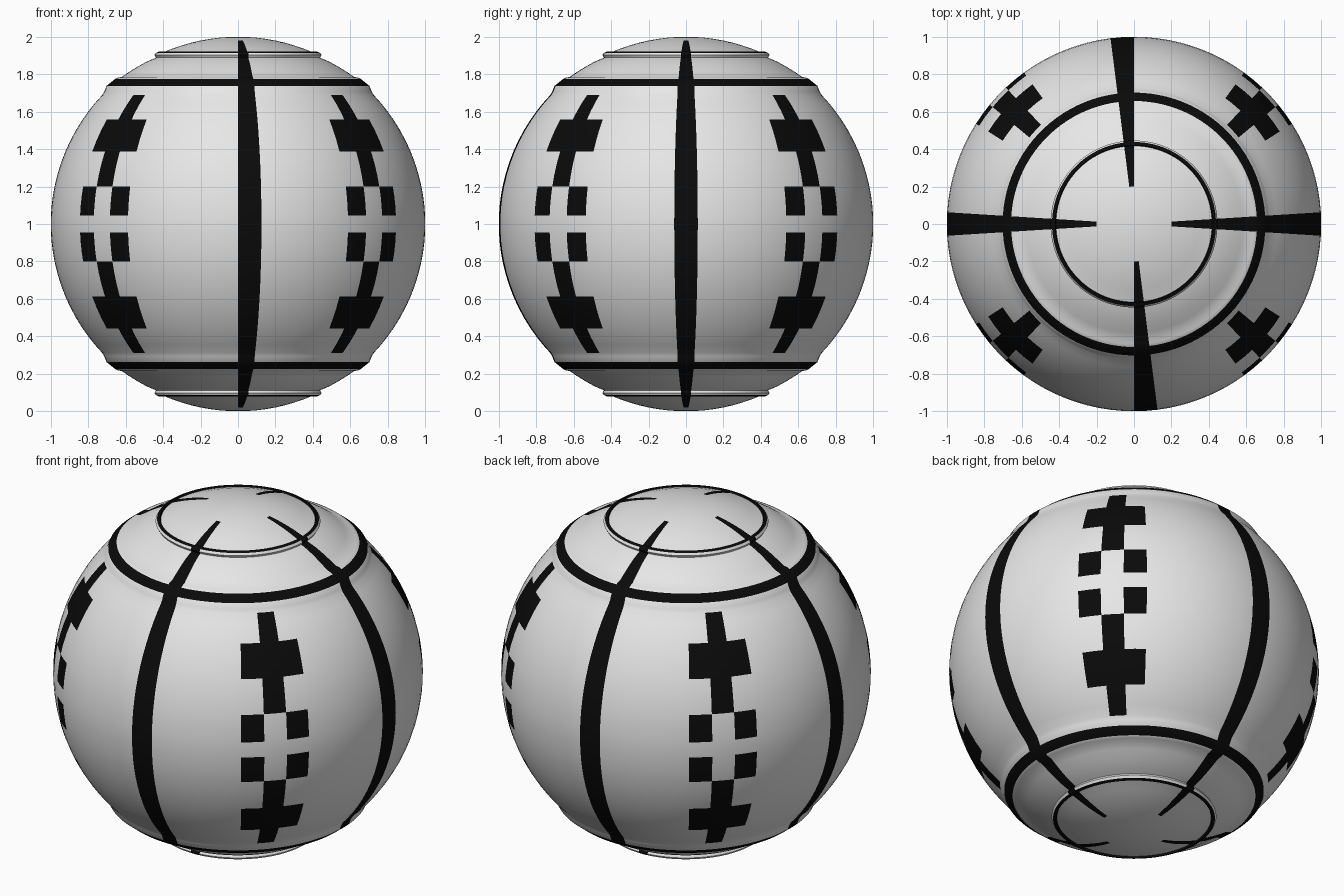
import bpy, bmesh, math

if "Cube" in bpy.data.objects:
    bpy.data.objects.remove(bpy.data.objects["Cube"])

SEG = 100                      # segments around; painted columns are two wide
DOME_START = 0.20              # radius where the meridian stripes begin
MARKS = [0.045, 0.2, 0.387, 0.557, 0.688]   # heights where the marks change


def material(name, value):
    m = bpy.data.materials.new(name)
    m.diffuse_color = (value, value, value, 1)
    m.use_nodes = True
    m.node_tree.nodes["Principled BSDF"].inputs["Base Color"].default_value = m.diffuse_color
    return m


# upper half profile (radius, height above the middle), from equator to pole
half = [(1.0, 0.0)]
low = 0.0
for high in MARKS:
    a, b = math.asin(low), math.asin(high)
    for k in range(1, 4):
        e = a + (b - a) * k / 3
        half.append((math.cos(e), math.sin(e)))
    low = high
# raised rings and the shallow channel between them
half += [(0.715, 0.706), (0.702, 0.738), (0.657, 0.774), (0.641, 0.782),
         (0.620, 0.786), (0.580, 0.813), (0.535, 0.841), (0.490, 0.866),
         (0.455, 0.881), (0.438, 0.888), (0.446, 0.902), (0.438, 0.914),
         (0.421, 0.921), (0.417, 0.911)]
# end dome
for r in (0.40, 0.35, 0.30, 0.25, DOME_START, 0.15, 0.10, 0.05):
    half.append((r, math.sqrt(1 - r * r)))
profile = [(r, -z) for r, z in reversed(half[1:])] + half


def is_black(i, z, r):
    h = abs(z)
    # raised rings
    if 0.738 < h < 0.774 and r > 0.6 or 0.914 < h < 0.921 and r > 0.418:
        return True
    j = i % 50
    # four meridian stripes
    if j in (0, 1, 24, 25) and r > DOME_START:
        return True
    # stepped marks on the four diagonals
    if j >= 25:
        j = 49 - j
    if 10 <= j <= 15 and MARKS[0] < h < MARKS[4]:
        middle = j in (12, 13)
        if h < MARKS[1]:
            return not middle
        if MARKS[2] < h < MARKS[3]:
            return True
        return middle
    return False


# revolve the profile
bm = bmesh.new()
rows = []
for r, z in profile:
    rows.append([bm.verts.new((r * math.sin(math.tau * i / SEG),
                               -r * math.cos(math.tau * i / SEG), 1 + z))
                 for i in range(SEG)])
for k in range(len(rows) - 1):
    (r0, z0), (r1, z1) = profile[k], profile[k + 1]
    for i in range(SEG):
        n = (i + 1) % SEG
        f = bm.faces.new((rows[k][i], rows[k][n], rows[k + 1][n], rows[k + 1][i]))
        f.material_index = int(is_black(i, (z0 + z1) / 2, (r0 + r1) / 2))
# close the poles
for row, z in ((rows[0], 0), (rows[-1], 2)):
    pole = bm.verts.new((0, 0, z))
    for i in range(SEG):
        bm.faces.new((row[i], row[(i + 1) % SEG], pole))
bmesh.ops.recalc_face_normals(bm, faces=bm.faces)

mesh = bpy.data.meshes.new("patterned_ball")
bm.to_mesh(mesh)
bm.free()
mesh.materials.append(material("pale_grey", 0.8))
mesh.materials.append(material("black", 0.003))
ball = bpy.data.objects.new("patterned_ball", mesh)
bpy.context.collection.objects.link(ball)
bpy.context.view_layer.objects.active = ball
ball.select_set(True)
bpy.ops.object.shade_smooth_by_angle(angle=math.radians(30))
